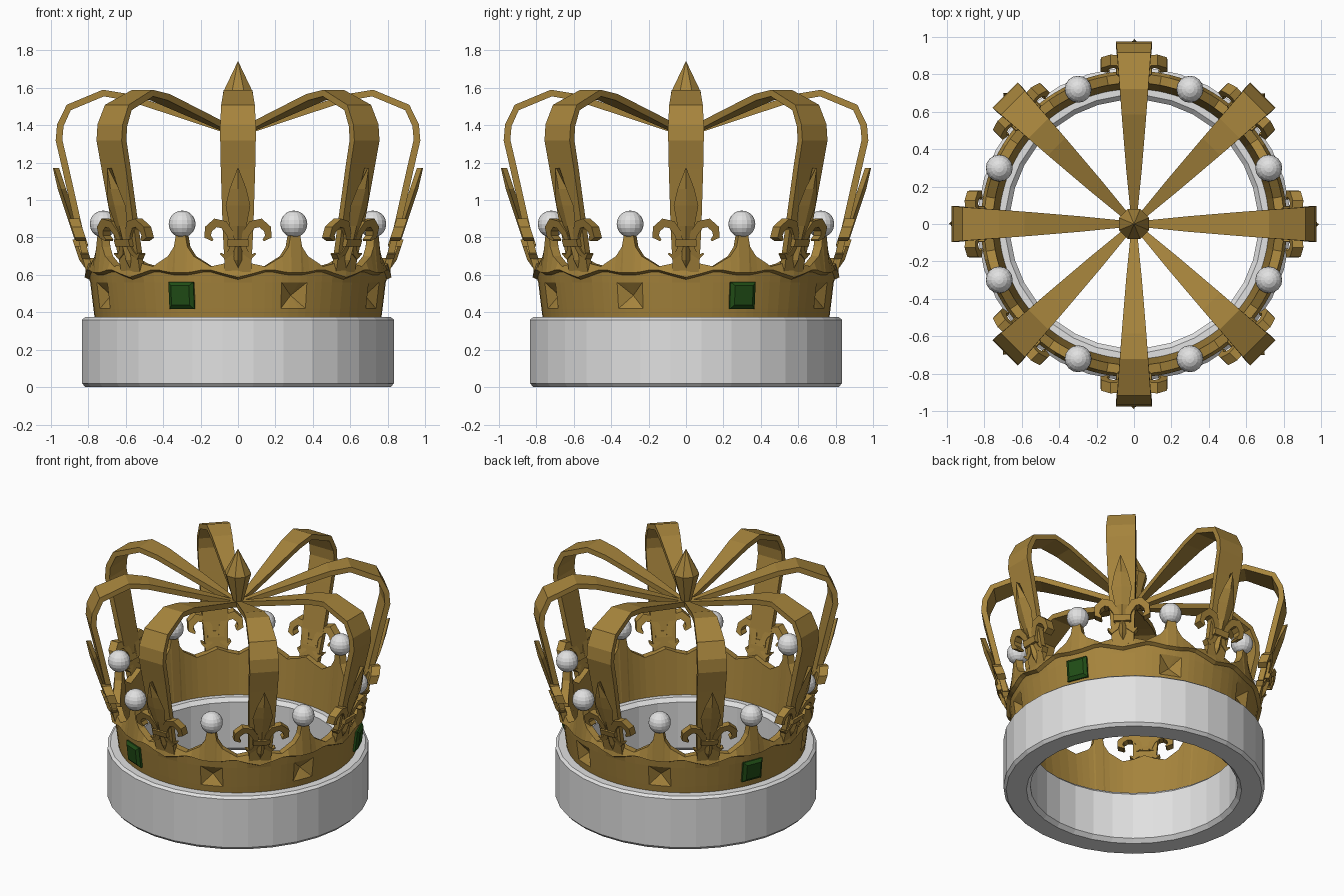
import bpy, bmesh
from math import sin, cos, pi, radians, hypot

if "Cube" in bpy.data.objects:
    bpy.data.objects.remove(bpy.data.objects["Cube"])


def material(name, rgb):
    m = bpy.data.materials.new(name)
    m.use_nodes = True
    m.diffuse_color = (*rgb, 1)
    m.node_tree.nodes["Principled BSDF"].inputs["Base Color"].default_value = (*rgb, 1)
    return m


gold = material("antique gold", (0.38, 0.23, 0.045))
white = material("white", (0.75, 0.75, 0.75))
green = material("deep green", (0.015, 0.075, 0.008))


def loft(bm, rings, loop=False, skip=lambda i, k: False):
    """Bridge closed cross-sections, either capped or joined into a loop."""
    rows = [[bm.verts.new(p) for p in ring] for ring in rings]
    n, m = len(rows), len(rows[0])
    for i in range(n if loop else n - 1):
        a, b = rows[i], rows[(i + 1) % n]
        for k in range(m):
            if not skip(i, k):
                bm.faces.new((a[k], a[(k + 1) % m], b[(k + 1) % m], b[k]))
    if not loop:
        bm.faces.new(rows[0])
        bm.faces.new(rows[-1][::-1])
    return rows


def finish(bm, name, mat):
    bmesh.ops.recalc_face_normals(bm, faces=bm.faces)
    me = bpy.data.meshes.new(name)
    bm.to_mesh(me)
    bm.free()
    me.materials.append(mat)
    return me


def place(name, me, angle=0.0):
    ob = bpy.data.objects.new(name, me)
    ob.rotation_euler.z = angle
    bpy.context.collection.objects.link(ob)


def polar(r, a, z):
    return (r * cos(a), r * sin(a), z)


def tangents(pts):
    """Unit direction of a 2D path at each of its points."""
    out = []
    for i in range(len(pts)):
        p, q = pts[max(i - 1, 0)], pts[min(i + 1, len(pts) - 1)]
        dx, dz = q[0] - p[0], q[1] - p[1]
        length = hypot(dx, dz)
        out.append((dx / length, dz / length))
    return out


# Base ring with chamfered edges
profile = [(.82, 0), (.838, .02), (.838, .36), (.82, .375),
           (.69, .375), (.665, .35), (.665, .025), (.69, 0)]
bm = bmesh.new()
SIDES = 32
loft(bm, [[polar(r, (i + .5) * 2 * pi / SIDES, z) for r, z in profile]
          for i in range(SIDES)], loop=True)
place("base_ring", finish(bm, "base_ring", white))

# Flared band with a scalloped crest: degrees from a pearl, top height, moulding height
half = [(22.5, .69, .575), (17, .66, .595), (12, .645, .615), (9, .67, .615),
        (5.3, .70, .605), (2.8, .75, .6), (2, .81, .6)]
module = [(-d, t, l) for d, t, l in half] + half[:0:-1]
COLS = len(module)
first = 4                      # socket spans the columns between +-5.3 degrees
last = COLS - first
rings = []
for k in range(8):
    for d, top, low in module:
        a = radians(22.5 + 45 * k + d)
        section = [(.765, .36), (.773, .42), (.79, .56), (.795, low), (.82, low + .012),
                   (.803, top), (.755, top), (.72, .36)]
        rings.append([polar(r, a, z) for r, z in section])
bm = bmesh.new()
rows = loft(bm, rings, True, lambda i, k: k == 1 and first <= i % COLS < last)
for k in range(8):
    cols = rows[k * COLS + first:k * COLS + last + 1]
    edge = [c[1] for c in cols] + [c[2] for c in reversed(cols)]
    apex = bm.verts.new(polar(.735, radians(22.5 + 45 * k), .49))
    for p, q in zip(edge, edge[1:] + edge[:1]):
        bm.faces.new((p, q, apex))
place("crown_band", finish(bm, "crown_band", gold))

# Pearls on the crest points
bm = bmesh.new()
bmesh.ops.create_uvsphere(bm, u_segments=16, v_segments=10, radius=.072)
bmesh.ops.translate(bm, verts=bm.verts, vec=(.78, 0, .872))
pearl = finish(bm, "pearl", white)
for k in range(8):
    place("pearl", pearl, radians(22.5 + 45 * k))

# Bevelled gems set in three of the sockets
bm = bmesh.new()
loft(bm, [[(r + lean * s, y * w, .49 + s * w) for y, s in ((-1, -1), (1, -1), (1, 1), (-1, 1))]
          for r, w, lean in ((.755, .068, .008), (.792, .072, .008), (.808, .052, .006))])
gem = finish(bm, "gem", green)
for deg in (22.5, 157.5, 247.5):
    place("gem", gem, radians(deg))

# Arched strap: radius, height, half width
path = [(.795, .62, .07), (.85, .85, .082), (.922, 1.17, .092), (.957, 1.32, .095),
        (.95, 1.4, .095), (.905, 1.495, .09), (.72, 1.572, .076), (.59, 1.55, .066),
        (.3, 1.455, .042), (.03, 1.365, .015)]
bm = bmesh.new()
rings = []
for (r, z, w), (tx, tz) in zip(path, tangents(path)):
    h = .018
    rings.append([(r + s * h * tz, y * w, z - s * h * tx)
                  for s, y in ((1, -1), (1, 1), (-1, 1), (-1, -1))])
loft(bm, rings)
arch = finish(bm, "arch_strap", gold)


# Lily ornament, drawn in a plane that leans outward
def lean(u, z, d):
    return (.82 + (z - .63) * .335 + d, u, z)


def leaf(bm, outline, ridge, back):
    """Ridged blade from (half width, height) pairs."""
    loft(bm, [[lean(-w, z, -.018), lean(0, z, ridge if w > .004 else -.012),
               lean(w, z, -.018), lean(0, z, back)] for w, z in outline])


def scroll(bm, pts, front, back):
    """Tapered curl from (sideways, height, half width), made on both sides."""
    for side in (-1, 1):
        rings = []
        for (u, z, w), (tu, tz) in zip(pts, tangents(pts)):
            rings.append([lean(side * (u + s * w * tz), z - s * w * tu, d)
                          for s, d in ((1, front), (1, back), (-1, back), (-1, front))])
        loft(bm, rings)


bm = bmesh.new()
leaf(bm, [(.022, .77), (.045, .86), (.066, .97), (.045, 1.06), (.002, 1.172)], 0, -.045)
leaf(bm, [(.002, .615), (.03, .68), (.022, .76)], .012, -.04)
scroll(bm, [(.03, .76, .014), (.042, .82, .02), (.075, .868, .023), (.12, .878, .024),
            (.158, .845, .022), (.162, .805, .018), (.135, .785, .006)], -.005, -.062)
scroll(bm, [(.025, .765, .014), (.04, .72, .016), (.07, .695, .014), (.095, .715, .004)],
       -.005, -.05)
loft(bm, [[lean(u, z, d) for u, d in ((-.055, .012), (.055, .012), (.055, -.06), (-.055, -.06))]
          for z in (.752, .79)])
lily = finish(bm, "lily_ornament", gold)
for k in range(8):
    place("arch_strap", arch, k * pi / 4)
    place("lily_ornament", lily, k * pi / 4)

# Faceted finial where the arches meet
bm = bmesh.new()
loft(bm, [[polar(r, (i + .5) * pi / 4, z) for i in range(8)]
          for r, z in ((.025, 1.345), (.087, 1.575), (.002, 1.74))])
place("finial", finish(bm, "finial", gold))
